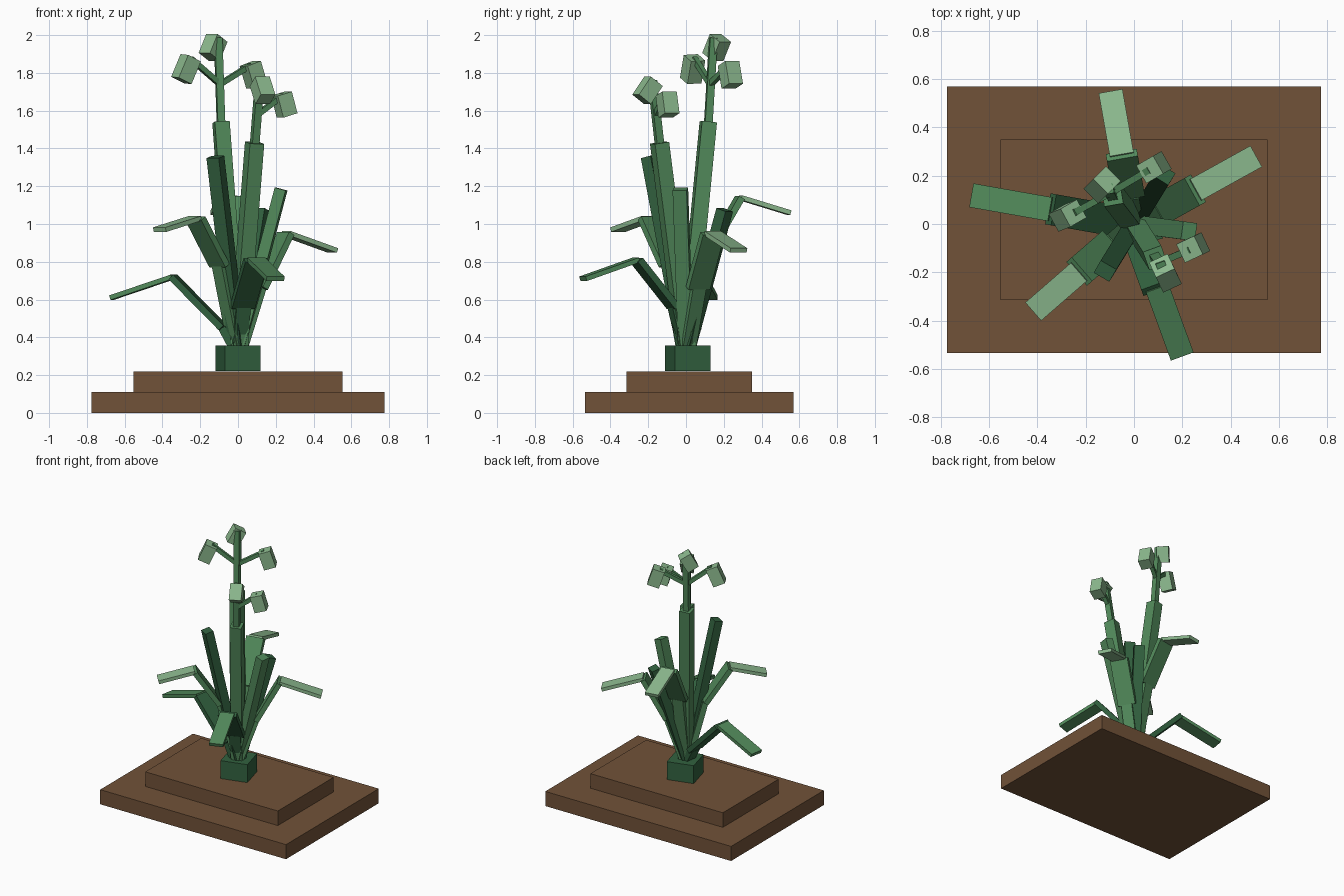
import bpy
import bmesh
from math import cos, sin, radians
from mathutils import Vector, Matrix

cube = bpy.data.objects.get("Cube")
if cube:
    bpy.data.objects.remove(cube, do_unlink=True)


def material(name, rgb):
    lin = [((c / 255 + 0.055) / 1.055) ** 2.4 for c in rgb] + [1]
    m = bpy.data.materials.new(name)
    m.use_nodes = True
    m.diffuse_color = lin
    m.node_tree.nodes["Principled BSDF"].inputs["Base Color"].default_value = lin
    return m


soil = material("soil brown", (113, 82, 56))
dark = material("dark green", (50, 97, 63))
mid = material("mid green", (82, 138, 91))
light = material("light green", (140, 185, 142))


def box(name, matrix, size, mat):
    bm = bmesh.new()
    bmesh.ops.create_cube(bm, size=1, matrix=matrix @ Matrix.Diagonal((*size, 1)))
    mesh = bpy.data.meshes.new(name)
    bm.to_mesh(mesh)
    bm.free()
    mesh.materials.append(mat)
    obj = bpy.data.objects.new(name, mesh)
    bpy.context.collection.objects.link(obj)
    return obj


def beam(name, start, end, width, thick, mat, azimuth):
    """Box from start to end; its width lies level, square to the azimuth."""
    a, b = Vector(start), Vector(end)
    axis = (b - a).normalized()
    side = Vector((-sin(radians(azimuth)), cos(radians(azimuth)), 0))
    side = (side - axis * side.dot(axis)).normalized()
    rot = Matrix((side, axis.cross(side), axis)).transposed().to_4x4()
    return box(name, Matrix.Translation((a + b) / 2) @ rot,
               (width, thick, (b - a).length), mat)


# Stepped ground and crown
box("ground_slab", Matrix.Translation((0, 0.0175, 0.055)), (1.55, 1.105, 0.11), soil)
box("ground_step", Matrix.Translation((0, 0.0175, 0.165)), (1.105, 0.665, 0.11), soil)
box("crown", Matrix.Translation((0, 0.01, 0.288)) @ Matrix.Rotation(radians(15), 4, "Z"),
    (0.196, 0.196, 0.135), dark)

# Arching leaves: azimuth, then (radius, height) of elbow, bend and tip
leaves = [
    ("left", 170, (0.08, 0.45), (0.35, 0.72), (0.68, 0.61), dark, mid),
    ("front", -70, (0.07, 0.56), (0.28, 0.81), (0.58, 0.71), dark, mid),
    ("right", 29, (0.13, 0.66), (0.29, 0.95), (0.575, 0.86), mid, light),
    ("back", 100, (0.12, 0.85), (0.29, 1.14), (0.555, 1.06), mid, light),
    ("front_left", -139, (0.13, 0.78), (0.30, 1.03), (0.55, 0.97), mid, light),
]
for name, az, elbow, bend, tip, low_mat, tip_mat in leaves:
    c, s = cos(radians(az)), sin(radians(az))
    points = [(c * r, s * r, z) for r, z in ((0.01, 0.32), elbow, bend, tip)]
    parts = (("base", 0.08, 0.04, low_mat), ("blade", 0.13, 0.035, low_mat),
             ("tip", 0.1, 0.025, tip_mat))
    for i, (part, width, thick, mat) in enumerate(parts):
        beam(f"{name}_leaf_{part}", points[i], points[i + 1], width, thick, mat, az)

# Upright young leaves
for name, top, az, mat in (("front", (-0.12, -0.195, 1.355), -120, dark),
                           ("side", (0.228, -0.03, 1.185), -8, mid),
                           ("back", (0.125, 0.205, 1.075), 58, dark)):
    beam(f"upright_{name}_leaf", (0, 0, 0.32), top, 0.075, 0.06, mat, az)


def flower(name, top, bottom, az):
    beam(name, top, bottom, 0.085, 0.085, light, az)


# Tall flower stem
beam("tall_stalk", (0, 0, 0.32), (-0.09, 0.118, 1.54), 0.08, 0.08, mid, 10)
beam("tall_upper_stalk", (-0.09, 0.118, 1.53), (-0.105, 0.145, 1.985), 0.04, 0.04, mid, 10)
fork = (-0.095, 0.13, 1.74)
beam("tall_branch_left", fork, (-0.25, 0.045, 1.875), 0.028, 0.028, mid, 30)
beam("tall_branch_right", fork, (0.065, 0.225, 1.84), 0.028, 0.028, mid, 30)
flower("tall_top_flower", (-0.112, 0.182, 1.985), (-0.152, 0.142, 1.885), 45)
flower("tall_left_flower", (-0.25, 0.045, 1.88), (-0.30, 0.025, 1.76), 30)
flower("tall_right_flower", (0.065, 0.225, 1.85), (0.1, 0.245, 1.73), 30)

# Short flower stem
beam("short_stalk", (0, 0, 0.32), (0.088, -0.14, 1.43), 0.08, 0.08, mid, 20)
beam("short_upper_stalk", (0.088, -0.14, 1.42), (0.115, -0.178, 1.76), 0.04, 0.04, mid, 20)
beam("short_branch", (0.105, -0.16, 1.58), (0.235, -0.105, 1.68), 0.028, 0.028, mid, 25)
flower("short_top_flower", (0.115, -0.172, 1.755), (0.145, -0.235, 1.66), -65)
flower("short_side_flower", (0.23, -0.105, 1.69), (0.26, -0.09, 1.575), 25)
